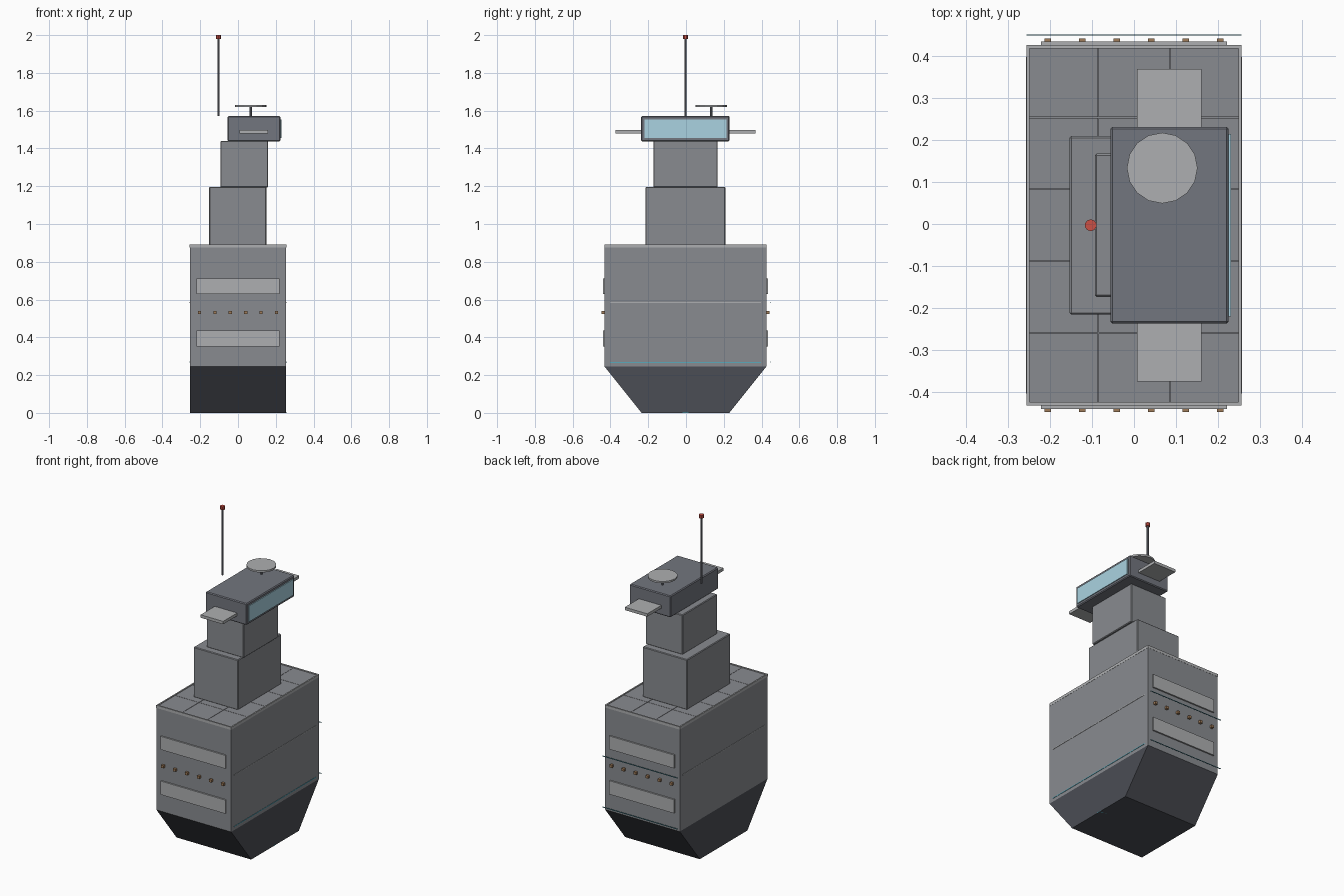
import bpy, bmesh
from mathutils import Vector

if "Cube" in bpy.data.objects:
    bpy.data.objects.remove(bpy.data.objects["Cube"])

CY = -0.003  # the body sits a hair off centre because of the light bars at the back


def material(name, r, g, b):
    m = bpy.data.materials.new(name)
    m.diffuse_color = (r, g, b, 1)
    m.use_nodes = True
    m.node_tree.nodes["Principled BSDF"].inputs["Base Color"].default_value = m.diffuse_color
    return m


GREY = material("hull_grey", 0.25, 0.26, 0.28)
MID = material("slate_grey", 0.17, 0.18, 0.21)
DARK = material("dark_grey", 0.07, 0.075, 0.09)
PALE = material("pale_grey", 0.42, 0.43, 0.44)
GLASS = material("pale_glass", 0.4, 0.65, 0.75)
TEAL = material("glow_teal", 0.1, 0.4, 0.5)
BROWN = material("brown", 0.35, 0.2, 0.1)
RED = material("red", 0.6, 0.08, 0.06)


def finish(name, bm, mat, bevel=0):
    bmesh.ops.recalc_face_normals(bm, faces=bm.faces)
    me = bpy.data.meshes.new(name)
    bm.to_mesh(me)
    bm.free()
    me.materials.append(mat)
    ob = bpy.data.objects.new(name, me)
    bpy.context.collection.objects.link(ob)
    if bevel:
        mod = ob.modifiers.new("edge", "BEVEL")
        mod.width, mod.segments = bevel, 1
    return ob


def add_box(bm, x, y, z):
    """Box from (min, max) ranges."""
    vs = bmesh.ops.create_cube(bm, size=1)["verts"]
    for v in vs:
        v.co = Vector([(r[0] + r[1]) / 2 + c * (r[1] - r[0]) for r, c in zip((x, y, z), v.co)])


def box(name, x, y, z, mat, bevel=0):
    bm = bmesh.new()
    add_box(bm, x, y, z)
    return finish(name, bm, mat, bevel)


def around(half):
    return (CY - half, CY + half)


def cylinder(name, x, y, z0, z1, r, sides, mat):
    bm = bmesh.new()
    bmesh.ops.create_cone(bm, cap_ends=True, segments=sides, radius1=r, radius2=r, depth=z1 - z0)
    bmesh.ops.translate(bm, verts=bm.verts, vec=(x, y, (z0 + z1) / 2))
    return finish(name, bm, mat)


# Lower hull: tapered profile extruded along x
bm = bmesh.new()
profile = [(-0.232, 0), (0.232, 0), (0.428, 0.245), (-0.428, 0.245)]
face = bm.faces.new([bm.verts.new((-0.255, CY + y, z)) for y, z in profile])
ext = bmesh.ops.extrude_face_region(bm, geom=[face])
bmesh.ops.translate(bm, vec=(0.51, 0, 0),
                    verts=[v for v in ext["geom"] if isinstance(v, bmesh.types.BMVert)])
finish("lower_hull", bm, DARK)
box("keel_light", (0.0, 0.256), around(0.015), (0, 0.004), TEAL)

# Upper hull block
box("upper_hull", (-0.255, 0.255), around(0.428), (0.245, 0.884), GREY)

# Deck plating: 3 x 5 tiles inside a pale rim
bm = bmesh.new()
for i in range(3):
    for j in range(5):
        cx, cy = (i - 1) * 0.17, CY + (j - 2) * 0.171
        x = (max(cx - 0.084, -0.248), min(cx + 0.084, 0.248))
        y = (max(cy - 0.0845, CY - 0.42), min(cy + 0.0845, CY + 0.42))
        add_box(bm, x, y, (0.88, 0.888))
finish("deck_tiles", bm, GREY)
bm = bmesh.new()
for s in (-1, 1):
    add_box(bm, sorted((s * 0.248, s * 0.256)), around(0.429), (0.875, 0.892))
    add_box(bm, (-0.248, 0.248), sorted((CY + s * 0.42, CY + s * 0.429)), (0.875, 0.892))
finish("deck_rim", bm, PALE)

# Side panels and rivets on both flanks, seam strips on both ends
for s, side in ((-1, "front"), (1, "back")):
    for level, z in (("upper", (0.63, 0.712)), ("lower", (0.352, 0.436))):
        box(f"{side}_{level}_panel", (-0.221, 0.221),
            sorted((CY + s * 0.42, CY + s * 0.437)), z, PALE)
    bm = bmesh.new()
    for i in range(6):
        x = -0.205 + i * 0.082
        add_box(bm, (x - 0.008, x + 0.008), sorted((CY + s * 0.427, CY + s * 0.444)), (0.523, 0.539))
    finish(f"{side}_portholes", bm, BROWN)
for s, side in ((-1, "left"), (1, "right")):
    box(f"{side}_seam", sorted((s * 0.25, s * 0.257)), around(0.4), (0.582, 0.587), PALE)
box("right_waterline", (0.25, 0.257), around(0.4), (0.265, 0.27), TEAL)

# Thin light bars standing just off the back
for name, z in (("upper_light_bar", 0.585), ("lower_light_bar", 0.27)):
    box(name, (-0.256, 0.256), (0.448, 0.451), (z - 0.002, z + 0.002), TEAL)

# Stepped tower
box("lower_tower", (-0.153, 0.15), around(0.212), (0.886, 1.196), GREY, 0.004)
box("upper_tower", (-0.093, 0.16), around(0.17), (1.194, 1.44), GREY, 0.004)

# Bridge with window and side wings
box("bridge", (-0.056, 0.225), around(0.234), (1.438, 1.571), MID, 0.005)
box("bridge_window", (0.215, 0.23), around(0.217), (1.455, 1.553), GLASS)
for s, side in ((-1, "front"), (1, "back")):
    box(f"{side}_wing", (0.007, 0.16), sorted((CY + s * 0.225, CY + s * 0.371)), (1.48, 1.498), PALE)

# Radar dish and aerial
cylinder("radar_stem", 0.067, 0.133, 1.565, 1.622, 0.006, 8, MID)
cylinder("radar_dish", 0.067, 0.133, 1.62, 1.631, 0.084, 16, PALE)
cylinder("aerial", -0.103, CY, 1.573, 1.985, 0.006, 8, MID)
cylinder("aerial_tip", -0.103, CY, 1.98, 2.0, 0.014, 10, RED)
